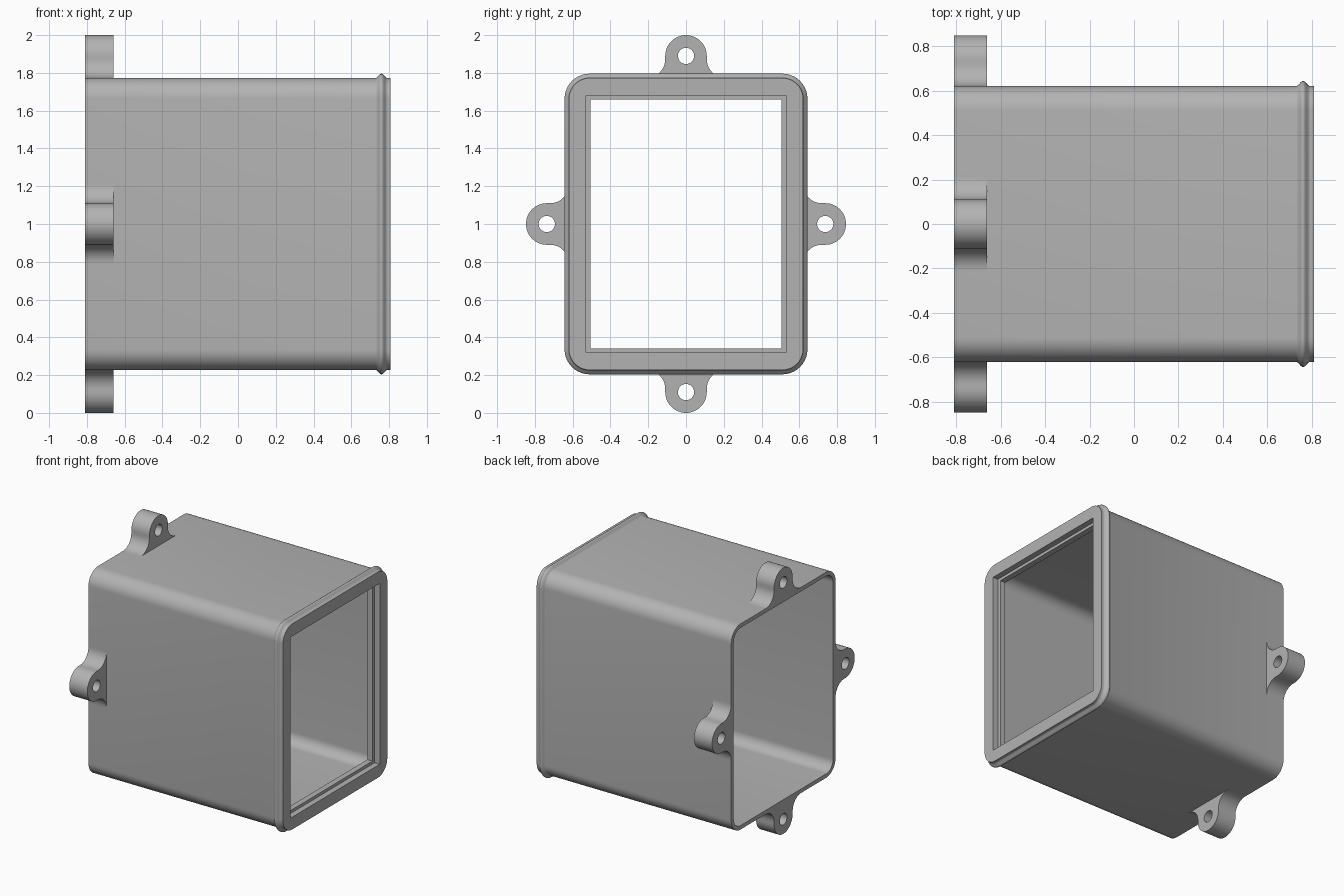
import bpy, bmesh
from math import sin, cos, pi
from mathutils import Matrix

cube = bpy.data.objects.get("Cube")
if cube:
    bpy.data.objects.remove(cube, do_unlink=True)

grey = bpy.data.materials.new("mid grey")
grey.use_nodes = True
COLOUR = (0.45, 0.45, 0.45, 1)
grey.diffuse_color = COLOUR
grey.node_tree.nodes["Principled BSDF"].inputs["Base Color"].default_value = COLOUR

HALF_Y, HALF_Z, MID_Z = 0.62, 0.773, 1.0
BACK, FRONT = -0.81, 0.808
CORNER, WALL = 0.11, 0.03


def add_object(name, mesh):
    ob = bpy.data.objects.new(name, mesh)
    bpy.context.collection.objects.link(ob)
    bpy.ops.object.select_all(action="DESELECT")
    ob.select_set(True)
    bpy.context.view_layer.objects.active = ob
    bpy.ops.object.shade_smooth_by_angle(angle=pi / 6)
    return ob


def finish_mesh(bm, name):
    bmesh.ops.recalc_face_normals(bm, faces=bm.faces)
    mesh = bpy.data.meshes.new(name)
    bm.to_mesh(mesh)
    bm.free()
    mesh.materials.append(grey)
    return mesh


def rounded_loop(bm, x, hy, hz, r, steps=10):
    """Rounded rectangle of vertices across the x axis."""
    loop = []
    for k, (sy, sz) in enumerate([(1, 1), (-1, 1), (-1, -1), (1, -1)]):
        for i in range(steps + 1):
            a = (k + i / steps) * pi / 2
            loop.append(bm.verts.new((x, sy * (hy - r) + r * cos(a),
                                      MID_Z + sz * (hz - r) + r * sin(a))))
    return loop


# Housing: outer skin with bead, stepped front opening, hollow inside
def wall_section(x, offset):
    return (x, HALF_Y + offset, HALF_Z + offset, CORNER + offset)


sections = [wall_section(BACK, 0)]
BEAD_STEPS = 14
for i in range(BEAD_STEPS + 1):
    t = i / BEAD_STEPS
    sections.append(wall_section(0.728 + 0.064 * t, 0.0115 * (1 - cos(2 * pi * t))))
sections += [
    wall_section(FRONT, 0),
    (FRONT, 0.53, 0.68, 0), (FRONT - 0.043, 0.53, 0.68, 0),
    (FRONT - 0.043, 0.505, 0.658, 0), (FRONT - 0.086, 0.505, 0.658, 0),
    wall_section(FRONT - 0.086, -WALL), wall_section(BACK, -WALL),
]
bm = bmesh.new()
loops = [rounded_loop(bm, *s) for s in sections]
for a, b in zip(loops, loops[1:] + loops[:1]):
    for i in range(len(a)):
        j = (i + 1) % len(a)
        bm.faces.new((a[i], a[j], b[j], b[i]))
bmesh.ops.remove_doubles(bm, verts=bm.verts, dist=0.0001)
add_object("housing", finish_mesh(bm, "housing"))

# Mounting ear: round tab with filleted foot and a bolt hole
EAR_R, FILLET, EAR_Z, HOLE_R, THICK = 0.11, 0.1, 0.117, 0.043, 0.15
side = []
for i in range(13):
    a = pi * 1.5 - i / 12 * pi / 2
    side.append((EAR_R + FILLET + FILLET * cos(a), FILLET + FILLET * sin(a)))
head = [(EAR_R * cos(i / 32 * pi), EAR_Z + EAR_R * sin(i / 32 * pi)) for i in range(33)]
foot = EAR_R + FILLET
outline = ([(foot, -0.01)] + side + head
           + [(-u, v) for u, v in reversed(side)] + [(-foot, -0.01)])
hole = [(HOLE_R * cos(i / 16 * pi), EAR_Z + HOLE_R * sin(i / 16 * pi)) for i in range(32)]

bm = bmesh.new()
edges = []
for ring in (outline, hole):
    verts = [bm.verts.new((BACK, u, v)) for u, v in ring]
    edges += [bm.edges.new((verts[i - 1], verts[i])) for i in range(len(verts))]
bmesh.ops.triangle_fill(bm, use_beauty=True, edges=edges, normal=(1, 0, 0))
result = bmesh.ops.extrude_face_region(bm, geom=bm.faces[:], use_keep_orig=True)
moved = [g for g in result["geom"] if isinstance(g, bmesh.types.BMVert)]
bmesh.ops.translate(bm, verts=moved, vec=(THICK, 0, 0))
ear_mesh = finish_mesh(bm, "mounting_ear")

for k, name in enumerate(["top_ear", "front_ear", "bottom_ear", "back_ear"]):
    reach = HALF_Y if k % 2 else HALF_Z
    ear = add_object(name, ear_mesh)
    ear.matrix_world = (Matrix.Translation((0, 0, MID_Z))
                        @ Matrix.Rotation(k * pi / 2, 4, "X")
                        @ Matrix.Translation((0, 0, reach)))
